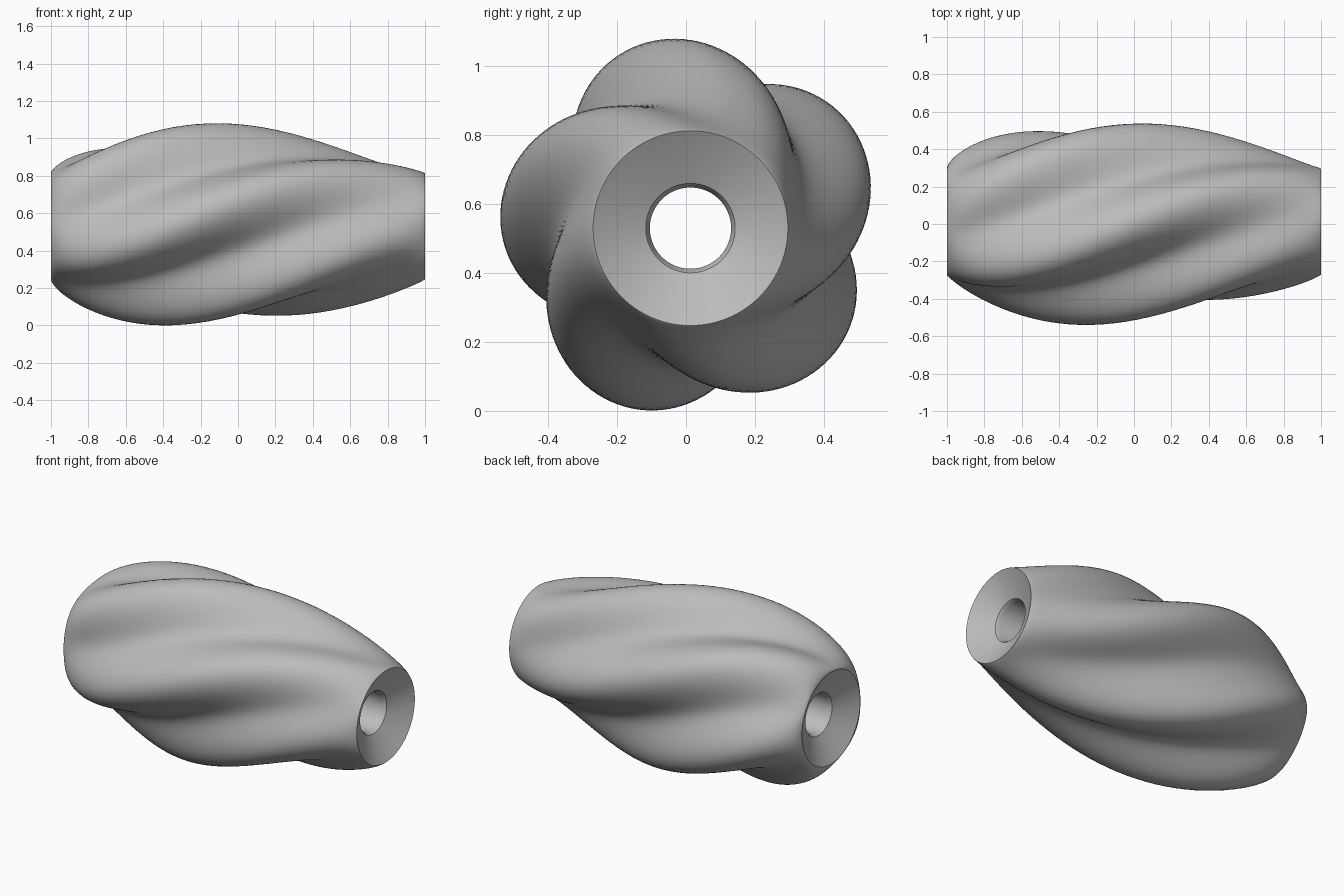
import bpy
import bmesh
from math import sin, cos, pi, radians

cube = bpy.data.objects.get("Cube")
if cube:
    bpy.data.objects.remove(cube)

LOBES, SEGMENTS, RINGS = 5, 160, 96
CENTRE_Y, CENTRE_Z = 0.013, 0.53
END_RADIUS, BULGE, LOBE_DEPTH = 0.283, 0.272, 0.14
TWIST, PHASE = radians(-49), radians(91)

# Stone grey material
grey = bpy.data.materials.new("stone grey")
grey.use_nodes = True
colour = (0.5, 0.5, 0.5, 1)
grey.diffuse_color = colour
grey.node_tree.nodes["Principled BSDF"].inputs["Base Color"].default_value = colour


def swell(x):
    """Bulge along the axis: zero at both ends, fullest left of the middle."""
    t = min(max((x + 1) / 2, 0), 1)
    return max(sin(pi * t ** 0.756), 0) ** 0.8


def lobed_radius(x, angle):
    wave = 0.5 - 0.5 * cos(LOBES * (angle - PHASE - TWIST * x))
    return END_RADIUS + swell(x) * (BULGE - LOBE_DEPTH * wave)


def add_ring(bm, x, radius_at):
    ring = []
    for i in range(SEGMENTS):
        a = 2 * pi * i / SEGMENTS
        r = radius_at(x, a)
        ring.append(bm.verts.new((x, CENTRE_Y + r * cos(a),
                                  max(CENTRE_Z + r * sin(a), 0))))
    return ring


bm = bmesh.new()

# Twisted outer skin, with rings packed closer near the ends
rings = [add_ring(bm, -cos(pi * i / RINGS), lobed_radius)
         for i in range(RINGS + 1)]

# Dished ends and the bore through the middle
bore = [(0.955, 0.21), (0.915, 0.13), (0.89, 0.118)]
inner = bore + [(-x, r) for x, r in reversed(bore)]
rings += [add_ring(bm, x, lambda _x, _a, r=r: r) for x, r in inner]

# Join all rings into one closed tube
for k, ring in enumerate(rings):
    following = rings[(k + 1) % len(rings)]
    for i in range(SEGMENTS):
        j = (i + 1) % SEGMENTS
        bm.faces.new((ring[i], ring[j], following[j], following[i]))
bmesh.ops.recalc_face_normals(bm, faces=bm.faces)

mesh = bpy.data.meshes.new("twisted_bead")
bm.to_mesh(mesh)
bm.free()
mesh.materials.append(grey)
bead = bpy.data.objects.new("twisted_bead", mesh)
bpy.context.collection.objects.link(bead)
bpy.context.view_layer.objects.active = bead
bead.select_set(True)
bpy.ops.object.shade_smooth_by_angle(angle=radians(35))
